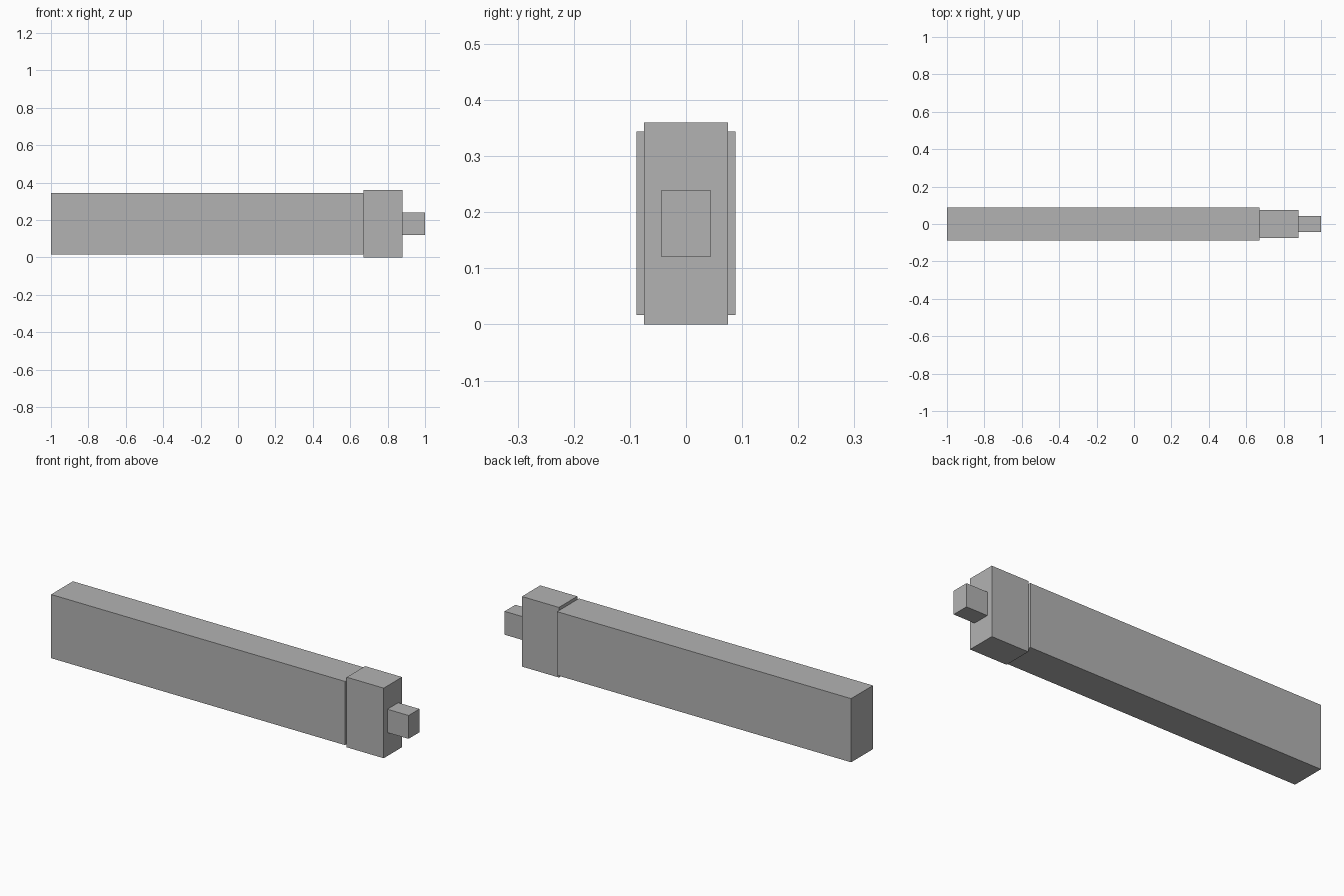
import bpy
import bmesh
from mathutils import Matrix, Vector

default = bpy.data.objects.get("Cube")
if default:
    bpy.data.objects.remove(default, do_unlink=True)

# Single plain grey
grey = bpy.data.materials.new("plain_grey")
grey.use_nodes = True
colour = (0.45, 0.45, 0.45, 1)
grey.diffuse_color = colour
grey.node_tree.nodes["Principled BSDF"].inputs["Base Color"].default_value = colour

MID_Z = 0.18  # shared long axis of all three blocks


def block(name, x0, x1, depth, height):
    """Box spanning x0..x1, centred on the long axis."""
    mesh = bpy.data.meshes.new(name)
    bm = bmesh.new()
    place = Matrix.Translation(Vector(((x0 + x1) / 2, 0, MID_Z)))
    scale = Matrix.Diagonal((x1 - x0, depth, height, 1))
    bmesh.ops.create_cube(bm, size=1, matrix=place @ scale)
    bm.to_mesh(mesh)
    bm.free()
    mesh.materials.append(grey)
    obj = bpy.data.objects.new(name, mesh)
    bpy.context.collection.objects.link(obj)
    return obj


# Long body, taller and thinner collar, small end plug
block("long_body", -1, 0.67, 0.177, 0.327)
block("collar", 0.67, 0.88, 0.149, 0.36)
block("end_plug", 0.88, 1, 0.088, 0.12)
